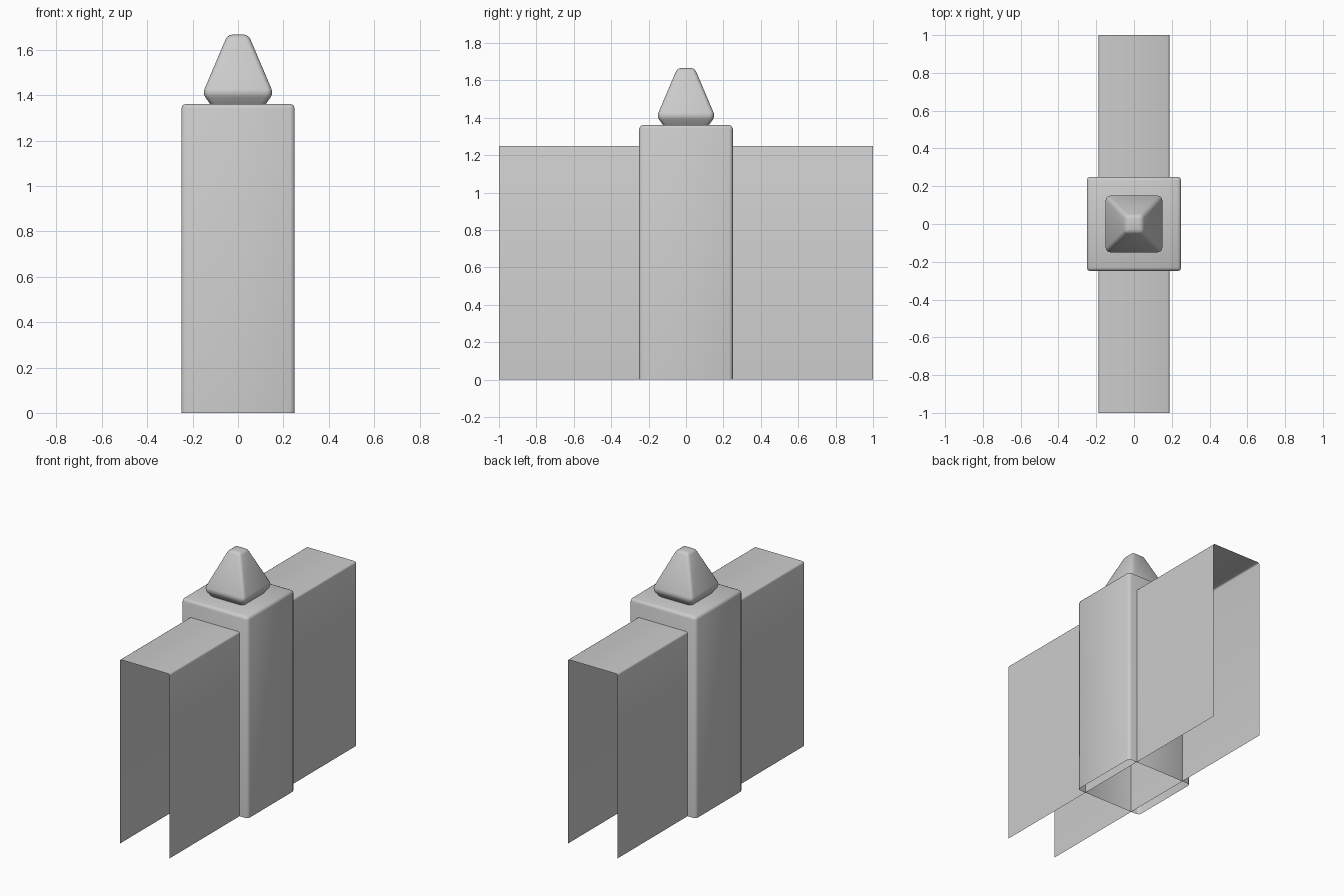
import bpy
import bmesh

if "Cube" in bpy.data.objects:
    bpy.data.objects.remove(bpy.data.objects["Cube"])


def loft(name, rings, bevel, segments=2, open_ends=False):
    """Open-bottomed rectangular shell through (half_x, half_y, z) rings."""
    bm = bmesh.new()
    levels = [[bm.verts.new((sx * hx, sy * hy, z))
               for sx, sy in ((-1, -1), (1, -1), (1, 1), (-1, 1))]
              for hx, hy, z in rings]
    sides = (1, 3) if open_ends else range(4)
    for low, high in zip(levels, levels[1:]):
        for i in sides:
            j = (i + 1) % 4
            bm.faces.new((low[i], low[j], high[j], high[i]))
    bm.faces.new(levels[-1])

    # Round every edge shared by two faces
    edges = [e for e in bm.edges if len(e.link_faces) == 2]
    bmesh.ops.bevel(bm, geom=edges, offset=bevel, segments=segments,
                    profile=0.5, affect='EDGES', clamp_overlap=True)
    mesh = bpy.data.meshes.new(name)
    bm.to_mesh(mesh)
    bm.free()
    obj = bpy.data.objects.new(name, mesh)
    bpy.context.collection.objects.link(obj)
    bpy.ops.object.select_all(action='DESELECT')
    obj.select_set(True)
    bpy.context.view_layer.objects.active = obj
    bpy.ops.object.shade_smooth_by_angle(angle=0.87)
    return obj


# Wall: top and two long sides, open at both ends and underneath
loft("wall", [(0.187, 1.0, 0), (0.187, 1.0, 1.25)], 0.01, open_ends=True)

# Square pillar standing around the wall
loft("pillar", [(0.25, 0.25, 0), (0.25, 0.25, 1.362)], 0.02)

# Tapered finial with an undercut base
loft("finial", [(0.122, 0.122, 1.36), (0.156, 0.156, 1.408),
                (0.046, 0.046, 1.667)], 0.02, segments=3)
